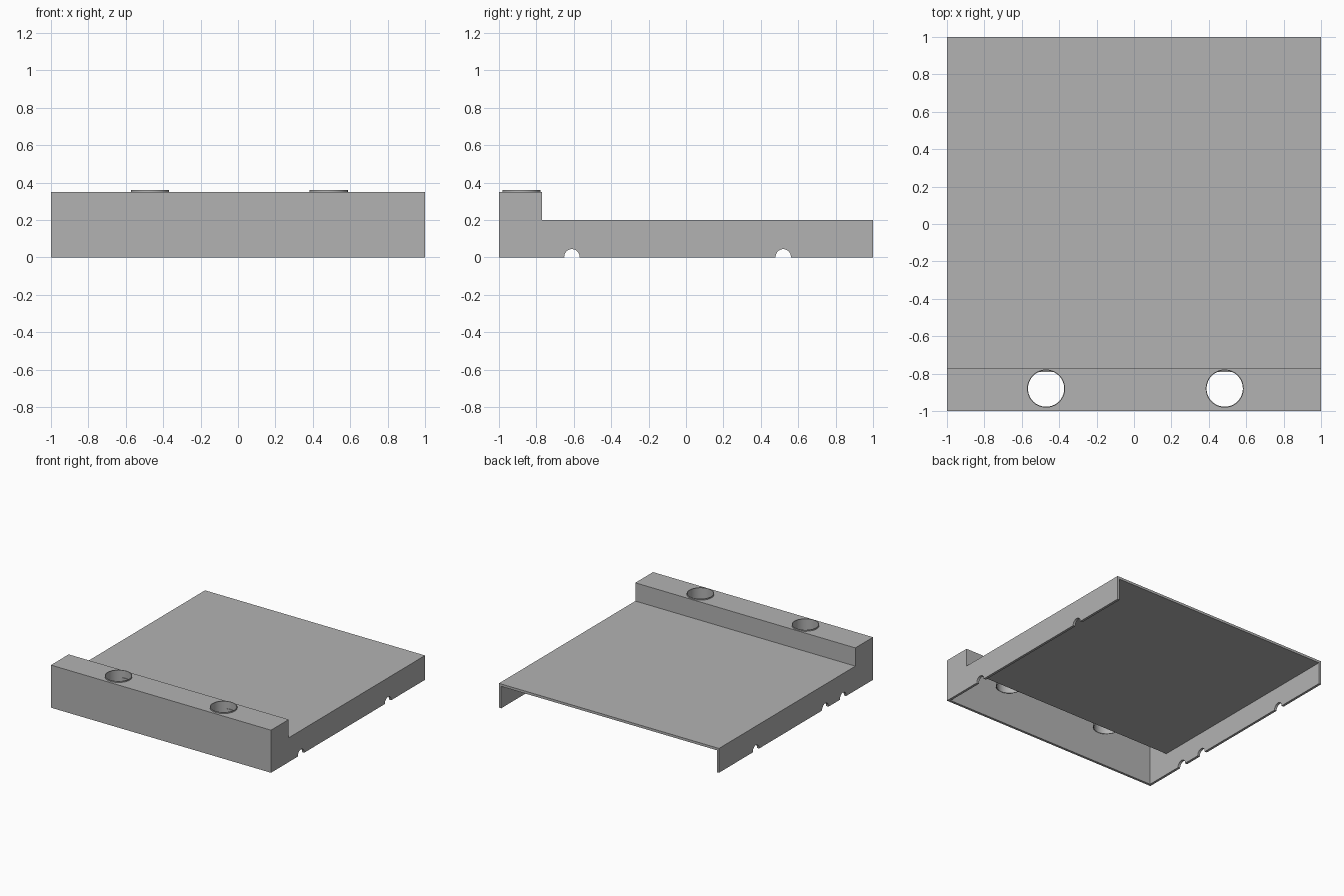
import bpy, bmesh, math
from mathutils import Matrix

cube = bpy.data.objects.get("Cube")
if cube:
    bpy.data.objects.remove(cube, do_unlink=True)

WALL = 0.02
STEP_Y = -0.77
DECK_Z, BLOCK_Z = 0.2, 0.35
RING_X, RING_Y, RING_R = (-0.47, 0.485), -0.88, 0.102

grey = bpy.data.materials.new("plain grey")
grey.use_nodes = True
colour = (0.45, 0.45, 0.45, 1)
grey.diffuse_color = colour
grey.node_tree.nodes["Principled BSDF"].inputs["Base Color"].default_value = colour


def make_object(name, bm):
    bmesh.ops.recalc_face_normals(bm, faces=bm.faces)
    mesh = bpy.data.meshes.new(name)
    bm.to_mesh(mesh)
    bm.free()
    mesh.materials.append(grey)
    obj = bpy.data.objects.new(name, mesh)
    bpy.context.collection.objects.link(obj)
    return obj


def extrude_x(name, profile, half):
    """Solid with a (y, z) profile, running from -half to +half in x."""
    bm = bmesh.new()
    face = bm.faces.new([bm.verts.new((-half, y, z)) for y, z in profile])
    new = bmesh.ops.extrude_face_region(bm, geom=[face])["geom"]
    verts = [v for v in new if isinstance(v, bmesh.types.BMVert)]
    bmesh.ops.translate(bm, verts=verts, vec=(2 * half, 0, 0))
    return make_object(name, bm)


def cylinder(name, centre, radius, depth, along_x=False):
    bm = bmesh.new()
    matrix = Matrix.Translation(centre)
    if along_x:
        matrix = matrix @ Matrix.Rotation(math.pi / 2, 4, 'Y')
    bmesh.ops.create_cone(bm, cap_ends=True, segments=40, radius1=radius,
                          radius2=radius, depth=depth, matrix=matrix)
    return make_object(name, bm)


def cut(target, cutter):
    """Subtract the cutter, then remove it."""
    cutter.hide_render = True
    mod = target.modifiers.new("cut", 'BOOLEAN')
    mod.operation, mod.solver, mod.object = 'DIFFERENCE', 'EXACT', cutter
    bpy.context.view_layer.objects.active = target
    bpy.ops.object.modifier_apply(modifier=mod.name)
    bpy.data.objects.remove(cutter, do_unlink=True)


# Stepped tray shell, open underneath and at the back
tray = extrude_x("tray_shell", [(-1, 0), (1, 0), (1, DECK_Z), (STEP_Y, DECK_Z),
                                (STEP_Y, BLOCK_Z), (-1, BLOCK_Z)], 1)
w = WALL
cut(tray, extrude_x("hollow", [(-1 + w, -0.1), (1.1, -0.1), (1.1, DECK_Z - w),
                               (STEP_Y - w, DECK_Z - w), (STEP_Y - w, BLOCK_Z - w),
                               (-1 + w, BLOCK_Z - w)], 1 - w))

# Cable notches: two on the left wall, three on the right wall
for side, places in ((1, (-0.61, 0.52)), (-1, (-0.61, -0.38, 0.52))):
    for y in places:
        cut(tray, cylinder("notch", (side, y, 0.003), 0.041, 0.2, along_x=True))

# Round openings in the raised block, each lined by a thin sleeve
for side, x in zip(("right", "left"), RING_X):
    cut(tray, cylinder("opening", (x, RING_Y, BLOCK_Z), RING_R - 0.002, 0.1))
    sleeve = cylinder(side + "_sleeve", (x, RING_Y, 0.31), RING_R, 0.1)
    cut(sleeve, cylinder("bore", (x, RING_Y, 0.31), RING_R - 0.005, 0.3))

for obj in bpy.context.collection.objects:
    if obj.type == 'MESH' and (obj == tray or obj.name.endswith("_sleeve")):
        bpy.ops.object.select_all(action='DESELECT')
        obj.select_set(True)
        bpy.context.view_layer.objects.active = obj
        bpy.ops.object.shade_smooth_by_angle(angle=math.radians(30))
